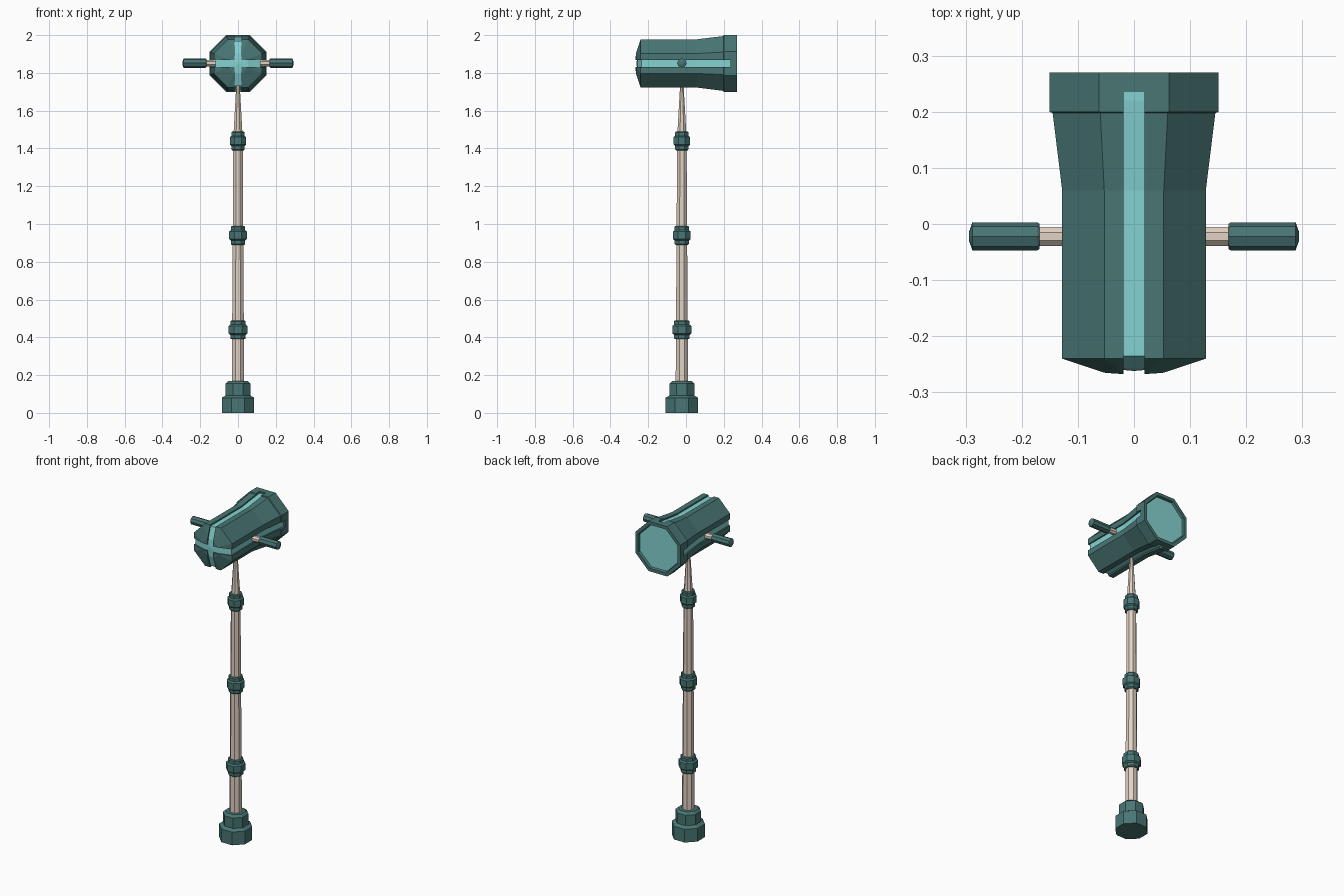
import bpy, bmesh
from math import cos, sin, pi
from mathutils import Matrix

if "Cube" in bpy.data.objects:
    bpy.data.objects.remove(bpy.data.objects["Cube"])

POLE_Y, HEAD_Z = -0.022, 1.85


def material(name, rgb):
    m = bpy.data.materials.new(name)
    m.diffuse_color = (*rgb, 1)
    m.use_nodes = True
    m.node_tree.nodes["Principled BSDF"].inputs["Base Color"].default_value = m.diffuse_color
    return m


teal = material("dark_teal", (0.065, 0.18, 0.175))
cyan = material("light_cyan", (0.23, 0.65, 0.64))
tan = material("pale_wood", (0.76, 0.65, 0.55))

ALONG_Y = Matrix.Rotation(-pi / 2, 4, 'X')
ALONG_X = Matrix.Rotation(pi / 2, 4, 'Y')
ALONG_NEG_X = Matrix.Rotation(-pi / 2, 4, 'Y')


def lathe(name, profile, mat, loc=(0, 0, 0), rot=Matrix.Identity(4), flats=True):
    """Octagonal solid from (radius, height) points; flats=True measures radius to the faces."""
    bm = bmesh.new()
    rings = []
    for r, h in profile:
        if r == 0:
            rings.append([bm.verts.new((0, 0, h))])
            continue
        k = r / cos(pi / 8) if flats else r
        off = pi / 8 if flats else 0
        rings.append([bm.verts.new((k * cos(off + i * pi / 4), k * sin(off + i * pi / 4), h))
                      for i in range(8)])
    for a, b in zip(rings, rings[1:]):
        for i in range(8):
            j = (i + 1) % 8
            if len(a) == 1:
                bm.faces.new((a[0], b[j], b[i]))
            elif len(b) == 1:
                bm.faces.new((a[i], a[j], b[0]))
            else:
                bm.faces.new((a[i], a[j], b[j], b[i]))
    for ring in (rings[0], rings[-1]):
        if len(ring) == 8:
            bm.faces.new(ring)
    bmesh.ops.recalc_face_normals(bm, faces=bm.faces)
    me = bpy.data.meshes.new(name)
    bm.to_mesh(me)
    bm.free()
    me.materials.append(mat)
    me.transform(rot)
    ob = bpy.data.objects.new(name, me)
    ob.location = loc
    bpy.context.collection.objects.link(ob)
    return ob


# Pole with stepped foot
lathe("pole", [(0.033, 0.1), (0.025, 1.44), (0.023, 1.49), (0.009, 1.74), (0.009, 1.78)],
      tan, (0, POLE_Y, 0))
lathe("foot", [(0.086, 0), (0.086, 0.08), (0.066, 0.092), (0.066, 0.155), (0.052, 0.168)],
      teal, (0, POLE_Y, 0))

# Collars, slightly smaller towards the top
for i, (z, s) in enumerate([(0.44, 1.0), (0.94, 0.93), (1.44, 0.86)]):
    lathe(f"collar_{i + 1}",
          [(0.036 * s, -0.05), (0.041 * s, -0.045), (0.041 * s, -0.027), (0.05 * s, -0.02),
           (0.05 * s, 0.02), (0.041 * s, 0.027), (0.041 * s, 0.045), (0.036 * s, 0.05)],
          teal, (0, POLE_Y, z))

# Head housing: domed front, flared rear rim with a recess
housing = lathe("head_housing",
                [(0, -0.27), (0.053, -0.265), (0.128, -0.24), (0.128, 0.06), (0.145, 0.198),
                 (0.151, 0.2), (0.151, 0.27), (0.132, 0.27), (0.126, 0.252), (0, 0.252)],
                teal, (0, 0, HEAD_Z), ALONG_Y)

# Slots along the top, bottom and sides of the housing
for name, size in (("slot_cutter_vertical", (0.038, 0.56, 0.4)),
                   ("slot_cutter_sideways", (0.4, 0.56, 0.038))):
    bpy.ops.mesh.primitive_cube_add(size=1, location=(0, 0.236 - 0.28, HEAD_Z))
    cutter = bpy.context.object
    cutter.name = name
    cutter.scale = size
    cutter.hide_render = True
    cutter.hide_set(True)
    cutter.display_type = 'WIRE'
    mod = housing.modifiers.new(name, 'BOOLEAN')
    mod.operation = 'DIFFERENCE'
    mod.solver = 'EXACT'
    mod.object = cutter

# Glowing core seen through the slots, and the rear face plate
lathe("head_core", [(0, -0.262), (0.052, -0.257), (0.12, -0.235), (0.12, 0.06),
                    (0.139, 0.22), (0.139, 0.239), (0.1, 0.242)],
      cyan, (0, 0, HEAD_Z), ALONG_Y)
lathe("rear_face", [(0.12, 0.245), (0.127, 0.257)], cyan, (0, 0, HEAD_Z), ALONG_Y)

# Side handles
for side, rot in (("right", ALONG_X), ("left", ALONG_NEG_X)):
    lathe(f"{side}_handle_rod", [(0.017, 0.1), (0.017, 0.18)], tan,
          (0, POLE_Y, HEAD_Z + 0.002), rot)
    lathe(f"{side}_handle_grip",
          [(0.022, 0.168), (0.025, 0.172), (0.025, 0.288), (0.008, 0.294)], teal,
          (0, POLE_Y, HEAD_Z + 0.002), rot, flats=False)
